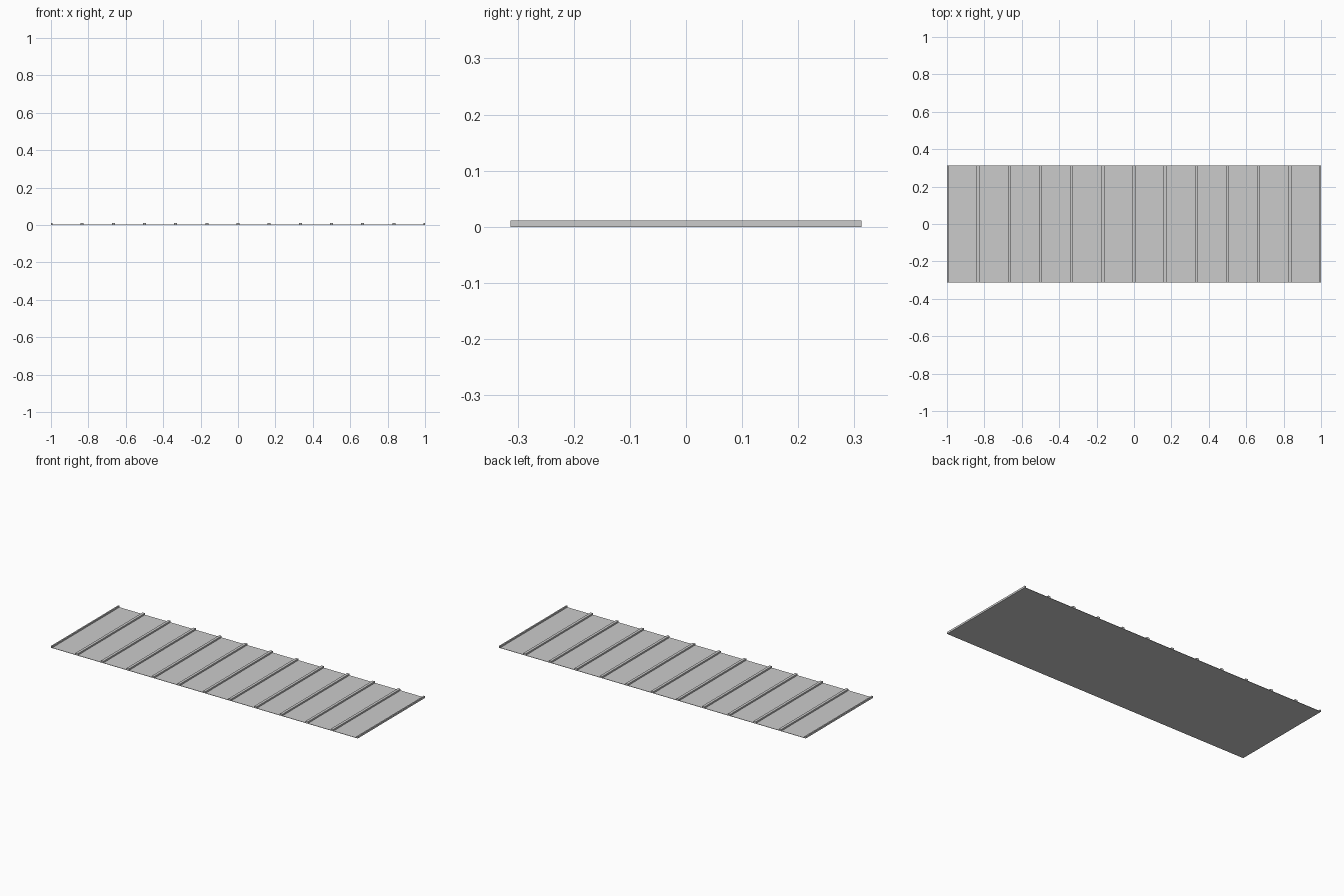
import bpy

if "Cube" in bpy.data.objects:
    bpy.data.objects.remove(bpy.data.objects["Cube"])

L, W = 2.0, 0.626          # panel length and width
BASE, TOP = 0.002, 0.011   # sheet thickness and rib top
RIB, BAYS = 0.016, 12      # rib width and number of bays


def box(name, x0, x1, z0, z1):
    bpy.ops.mesh.primitive_cube_add(size=1, location=((x0 + x1) / 2, 0, (z0 + z1) / 2))
    ob = bpy.context.object
    ob.name = name
    ob.scale = (x1 - x0, W, z1 - z0)
    return ob


# Thin flat sheet
box("sheet", -L / 2, L / 2, 0, BASE)

# Raised seams, clipped to the sheet at both ends
for i in range(BAYS + 1):
    x = -L / 2 + i * L / BAYS
    box(f"seam_rib_{i + 1}", max(-L / 2, x - RIB / 2), min(L / 2, x + RIB / 2), BASE, TOP)
